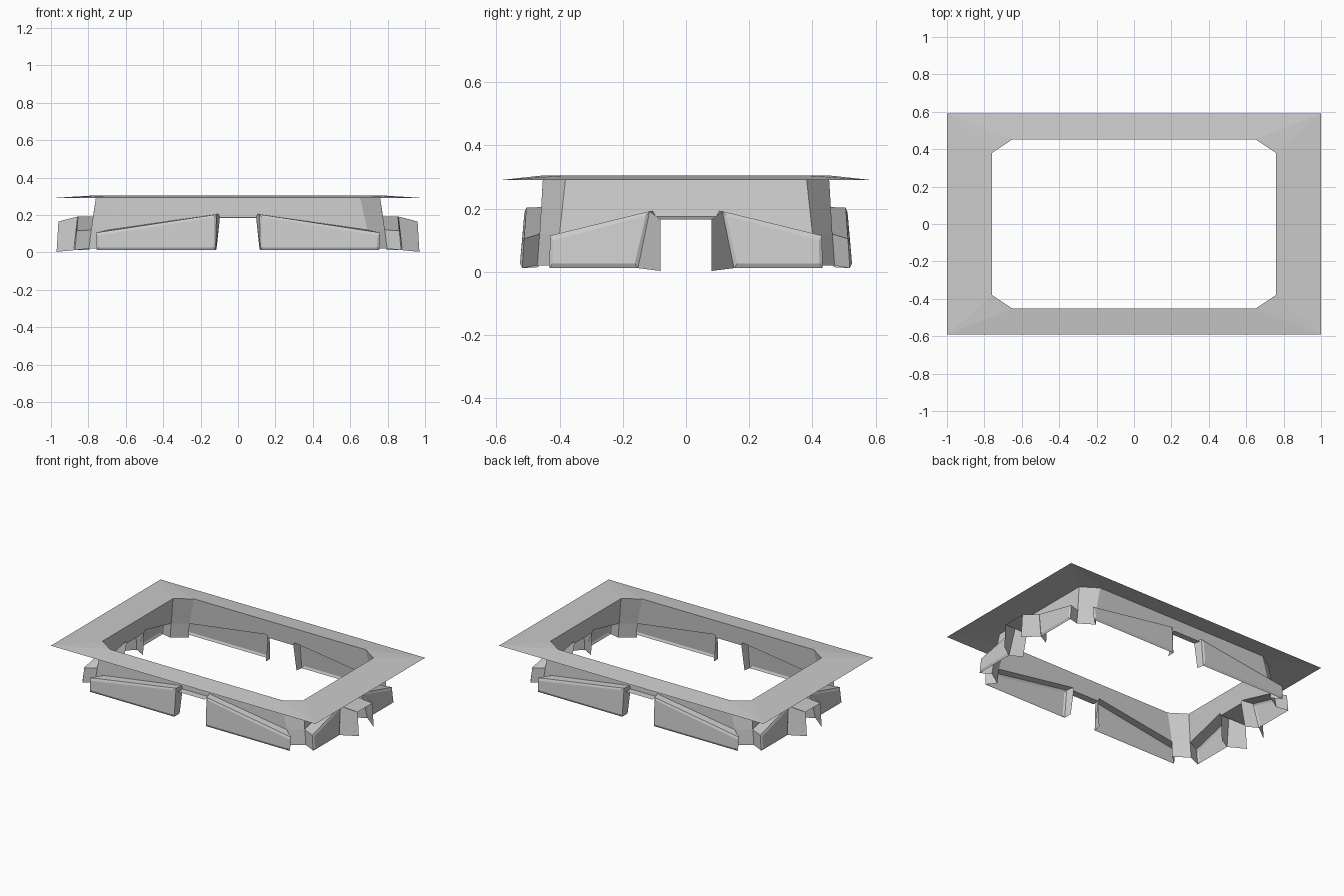
import bpy
from mathutils import Vector

if "Cube" in bpy.data.objects:
    bpy.data.objects.remove(bpy.data.objects["Cube"])


class Part:
    """Collects faces for one object, turning each towards a hint direction."""

    def __init__(self, name):
        self.name, self.verts, self.faces, self.index = name, [], [], {}

    def vert(self, p):
        key = tuple(round(c, 4) for c in p)
        if key not in self.index:
            self.index[key] = len(self.verts)
            self.verts.append(key)
        return self.index[key]

    def face(self, pts, hint):
        pts = [Vector(p) for p in pts]
        n = Vector((0, 0, 0))
        for a, b in zip(pts, pts[1:] + pts[:1]):
            n += a.cross(b)
        if n.dot(Vector(hint)) < 0:
            pts.reverse()
        self.faces.append([self.vert(p) for p in pts])

    def build(self):
        mesh = bpy.data.meshes.new(self.name)
        mesh.from_pydata(self.verts, [], self.faces)
        mesh.update()
        obj = bpy.data.objects.new(self.name, mesh)
        bpy.context.collection.objects.link(obj)


rim = Part("top_flange")
wall = Part("inner_wall")
panels = Part("skirt_panels")
notch = Part("notch_surrounds")

# Local points are (along the side, outward, up).
# corner: wall edge at top, middle, bottom; gap: wall edge beside the notch;
# edge: panel outline (notch top, corner top, corner bottom, notch bottom)
FRONT = dict(
    corner=[(.65, .452, .305), (.692, .463, .12), (.70, .47, .02)],
    gap=[(.105, .458, .205), (.097, .459, .185), (.115, .467, .015)],
    edge=[(.115, .505, .203), (.76, .512, .105), (.755, .518, .012), (.12, .518, .012)],
    face=[(.128, .511, .188), (.748, .519, .09), (.743, .525, .027), (.13, .525, .027)],
    mouth=[(.1, .505, .183)], fin=None)
SIDE = dict(
    corner=[(.38, .758, .305), (.40, .785, .12), (.405, .797, .02)],
    gap=[(.105, .775, .192), (.095, .777, .175), (.11, .795, .012)],
    edge=[(.115, .855, .192), (.43, .862, .115), (.432, .872, .012), (.152, .872, .012)],
    face=[(.127, .861, .178), (.42, .869, .1), (.422, .879, .027), (.162, .879, .027)],
    mouth=[(.08, .96, .165)], fin=[(.08, .96, .165), (.08, .97, .003)])


def half_side(s, m):
    """One half of one side; m maps local coordinates to the model."""
    top, mid, low = s["corner"]
    gt, gl, gb = s["gap"]
    e, f = s["edge"], s["face"]

    def add(part, pts, hint):
        part.face([m(p) for p in pts], m(hint))

    # upper wall down to the panel ledge and the notch lintel
    add(wall, [(0, top[1], top[2]), top, mid, gt, gl, (0, gl[1], gl[2])], (0, 1, 0))
    # raised panel with a bevelled border
    add(panels, f, (0, 1, 0))
    for i in range(4):
        j = (i + 1) % 4
        add(panels, [e[i], e[j], f[j], f[i]], (0, 1, 0))
    # sloping ledge on top and flared return at the corner
    add(panels, [e[0], e[1], mid, gt], (0, 0, 1))
    add(panels, [e[1], e[2], low, mid], (1, 0, 0))
    # jamb beside the notch and roof over it
    add(notch, [e[0], e[3], gb, gl, gt], (-1, 0, 0))
    mo = s["mouth"][0]
    add(notch, [(0, gl[1], gl[2]), gl, mo, (0, mo[1], mo[2])], (0, 0, 1))
    # projecting fin on the short sides
    if s["fin"]:
        add(notch, [e[0], s["fin"][0], s["fin"][1], e[3]], (1, 0, 0))


for sx in (1, -1):
    for sy in (1, -1):
        def mf(p): return (sx * p[0], sy * p[1], p[2])
        def ms(p): return (sx * p[1], sy * p[0], p[2])
        half_side(FRONT, mf)
        half_side(SIDE, ms)
        a = [mf(p) for p in FRONT["corner"]]
        b = [ms(p) for p in SIDE["corner"]]
        # chamfered wall corner
        for i in range(2):
            wall.face([a[i], a[i + 1], b[i + 1], b[i]], (sx, sy, 0))
        # flange corner
        rim.face([a[0], b[0], (sx, sy * .592, .29)], (0, 0, 1))

# long and short strips of the sloping flange
for s in (1, -1):
    rim.face([(-1, s * .592, .29), (1, s * .592, .29),
              (.65, s * .452, .305), (-.65, s * .452, .305)], (0, 0, 1))
    rim.face([(s, -.592, .29), (s, .592, .29),
              (s * .758, .38, .305), (s * .758, -.38, .305)], (0, 0, 1))

for part in (rim, wall, panels, notch):
    part.build()
